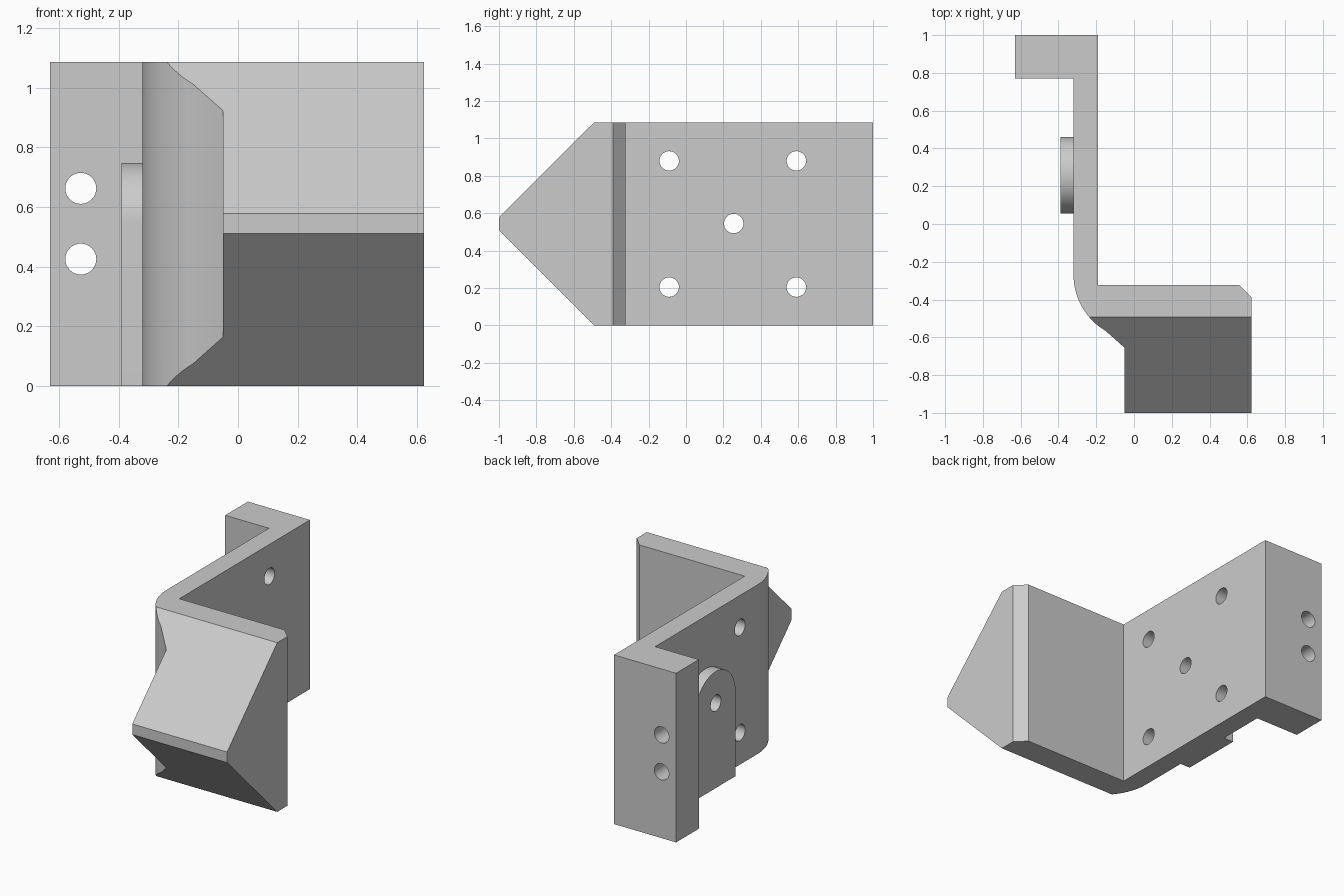
import bpy, bmesh, math
from mathutils import Vector

old = bpy.data.objects.get("Cube")
if old:
    bpy.data.objects.remove(old, do_unlink=True)

H = 1.085        # bracket height
HOLE_R = 0.052

grey = bpy.data.materials.new("plain grey")
grey.use_nodes = True
colour = (0.6, 0.6, 0.6, 1)
grey.diffuse_color = colour
grey.node_tree.nodes["Principled BSDF"].inputs["Base Color"].default_value = colour


def prism(name, outline, direction):
    """Extrude a closed 3D outline along a direction."""
    bm = bmesh.new()
    face = bm.faces.new([bm.verts.new(p) for p in outline])
    ext = bmesh.ops.extrude_face_region(bm, geom=[face])
    verts = [g for g in ext["geom"] if isinstance(g, bmesh.types.BMVert)]
    bmesh.ops.translate(bm, vec=Vector(direction), verts=verts)
    bmesh.ops.recalc_face_normals(bm, faces=bm.faces)
    mesh = bpy.data.meshes.new(name)
    bm.to_mesh(mesh)
    bm.free()
    mesh.materials.append(grey)
    ob = bpy.data.objects.new(name, mesh)
    bpy.context.collection.objects.link(ob)
    return ob


def arc(cx, cy, r, start, end, n):
    angles = [math.radians(start + (end - start) * i / n) for i in range(n + 1)]
    return [(cx + r * math.cos(a), cy + r * math.sin(a)) for a in angles]


def boolean(ob, cutter, operation):
    """Apply a boolean and discard the cutter."""
    mod = ob.modifiers.new("cut", "BOOLEAN")
    mod.object, mod.operation, mod.solver = cutter, operation, "EXACT"
    bpy.context.view_layer.objects.active = ob
    bpy.ops.object.modifier_apply(modifier=mod.name)
    bpy.data.objects.remove(cutter, do_unlink=True)


# Bracket: plan outline with rounded bend and block behind the nose
plan = [(-0.63, 1), (-0.63, 0.77), (-0.32, 0.77)]
plan += arc(0.0225, -0.27, 0.3425, 180, 239.5, 16)
plan += [(-0.05, -0.655), (-0.05, -1), (0.623, -1), (0.623, -0.39),
         (0.557, -0.323), (-0.19, -0.323), (-0.19, 1)]
bracket = prism("bracket", [(x, y, 0) for x, y in plan], (0, 0, H))

# Wedge nose: keep only what lies inside the pointed side outline
side = [(-1, 0.51), (-1, 0.578), (-0.492, H), (1.1, H + 0.1), (1.1, -0.1), (-0.492, 0)]
side[3:5] = [(-0.392, H + 0.1), (1.1, H + 0.1), (1.1, -0.1), (-0.392, -0.1)]
boolean(bracket, prism("nose_envelope", [(-1, y, z) for y, z in side], (2, 0, 0)), "INTERSECT")

# Round-topped boss on the outer side of the web
tongue = [(0.055, 0), (0.46, 0)] + arc(0.2575, 0.545, 0.2025, 0, 180, 32)
boss = prism("boss", [(-0.39, y, z) for y, z in tongue], (0.1, 0, 0))
boolean(bracket, boss, "UNION")

# Web holes run along x, flange holes along y
for y, z in [(-0.09, 0.205), (-0.09, 0.88), (0.59, 0.205), (0.59, 0.88), (0.255, 0.545)]:
    ring = arc(y, z, HOLE_R, 0, 360, 32)[:-1]
    boolean(bracket, prism("hole", [(-0.5, a, b) for a, b in ring], (0.4, 0, 0)), "DIFFERENCE")
for z in (0.425, 0.662):
    ring = arc(-0.527, z, HOLE_R, 0, 360, 32)[:-1]
    boolean(bracket, prism("hole", [(a, 0.7, b) for a, b in ring], (0, 0.4, 0)), "DIFFERENCE")

# Smooth the bend, boss and holes while keeping hard edges
bpy.ops.object.select_all(action="DESELECT")
bracket.select_set(True)
bpy.context.view_layer.objects.active = bracket
bpy.ops.object.shade_smooth_by_angle(angle=math.radians(25))
